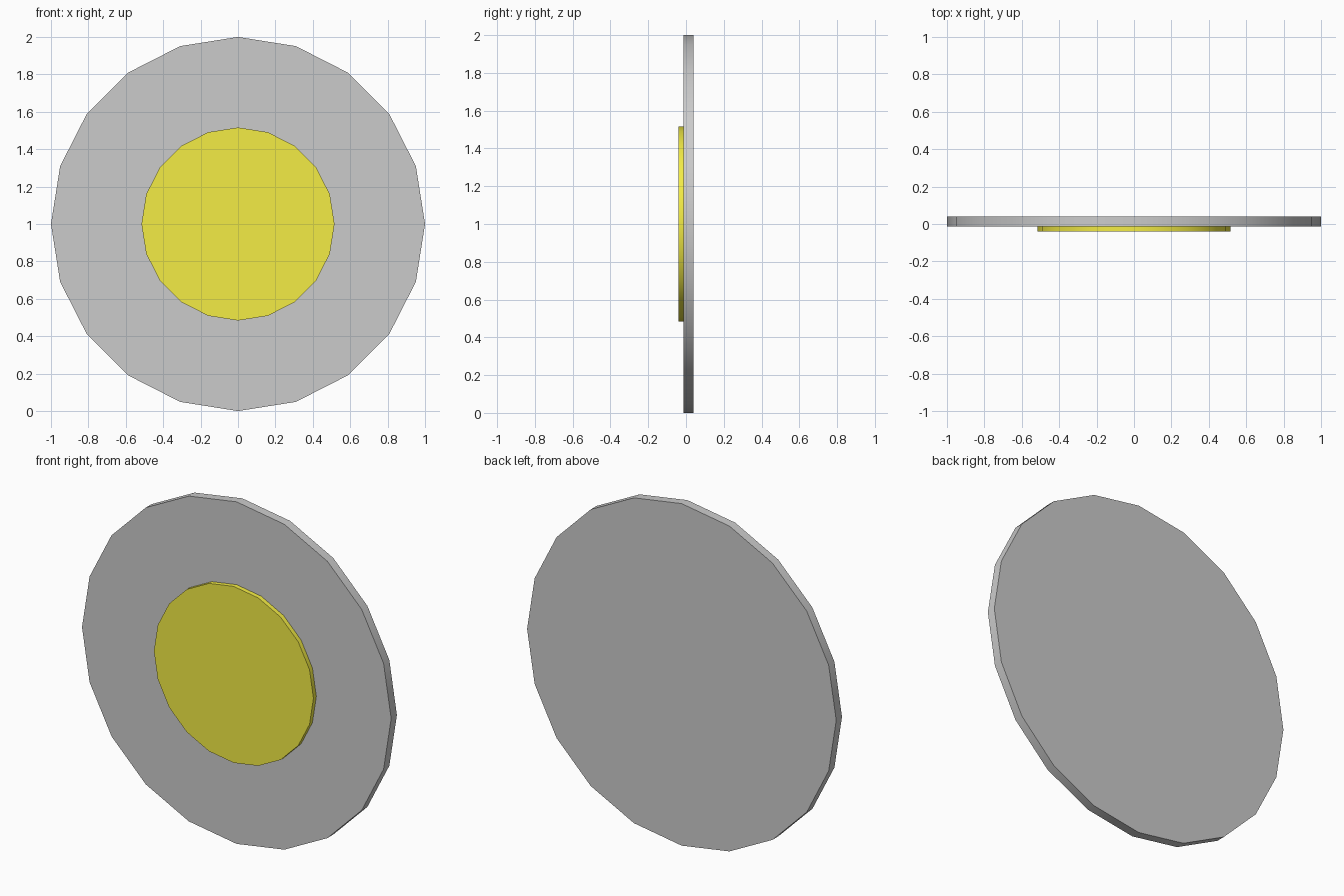
import bpy
import math

if "Cube" in bpy.data.objects:
    bpy.data.objects.remove(bpy.data.objects["Cube"])


def disc(name, radius, y_front, y_back):
    """Upright 20-sided disc facing -y, centred at z = 1."""
    bpy.ops.mesh.primitive_cylinder_add(
        vertices=20, radius=radius, depth=y_back - y_front,
        location=(0, (y_front + y_back) / 2, 1),
        rotation=(math.pi / 2, 0, 0))
    ob = bpy.context.object
    ob.name = name
    bpy.ops.object.transform_apply(location=False, rotation=True, scale=True)
    bpy.ops.object.shade_smooth_by_angle(angle=math.radians(30))
    return ob


# Large grey plate
disc("back_plate", 1.0, -0.013, 0.04)

# Smaller yellow disc raised on the front
centre = disc("centre_disc", 0.516, -0.04, -0.013)
yellow = bpy.data.materials.new("yellow")
yellow.diffuse_color = (0.9, 0.84, 0.06, 1)
yellow.use_nodes = True
yellow.node_tree.nodes["Principled BSDF"].inputs["Base Color"].default_value = yellow.diffuse_color
centre.data.materials.append(yellow)
